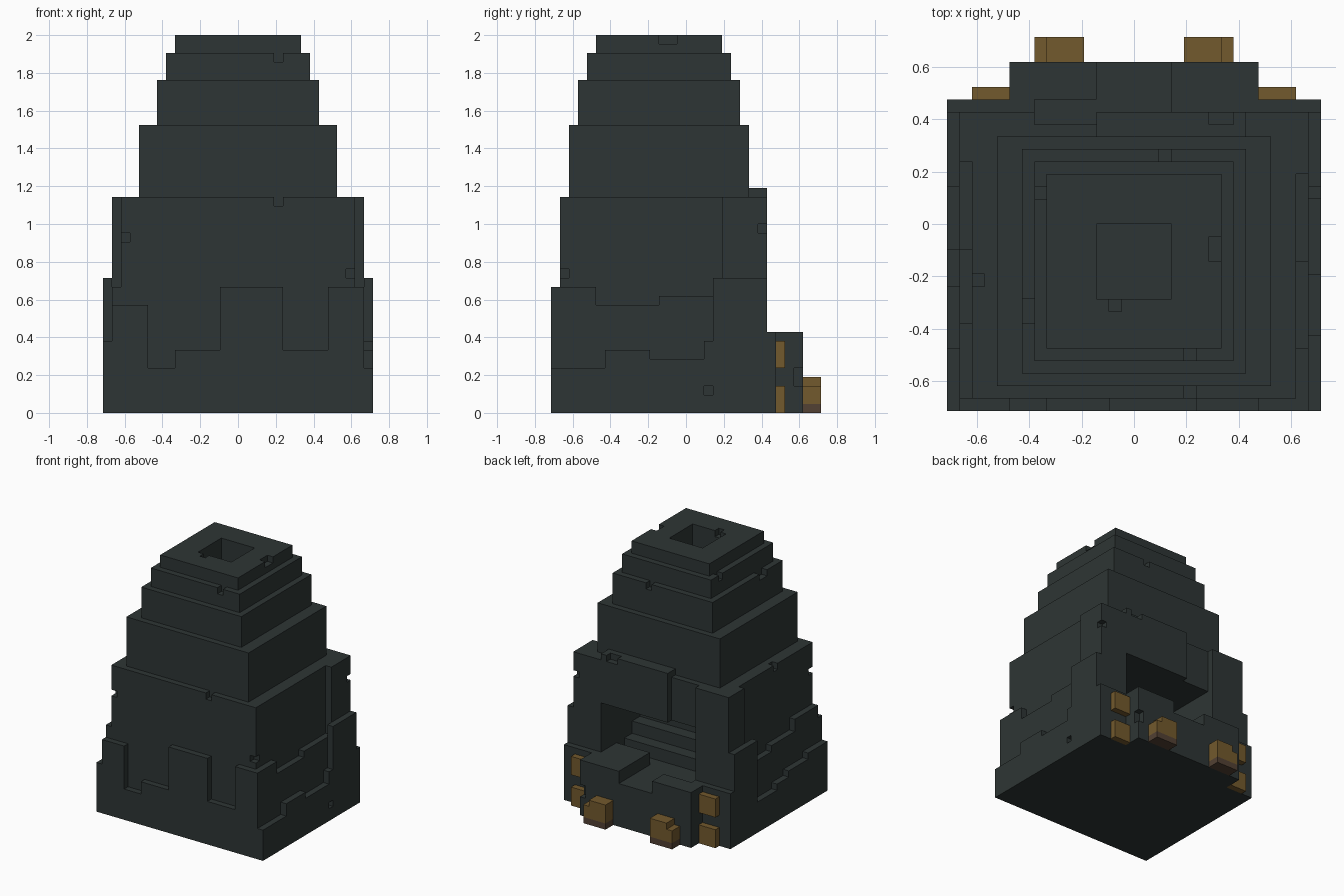
import bpy, bmesh
from mathutils import Vector
from itertools import product

UNIT = 2 / 42  # size of one block

if "Cube" in bpy.data.objects:
    bpy.data.objects.remove(bpy.data.objects["Cube"])


def make_material(name, color):
    mat = bpy.data.materials.new(name)
    mat.use_nodes = True
    mat.diffuse_color = (*color, 1)
    bsdf = mat.node_tree.nodes["Principled BSDF"]
    bsdf.inputs["Base Color"].default_value = (*color, 1)
    bsdf.inputs["Roughness"].default_value = 0.9
    return mat


stone = make_material("dark slate", (0.027, 0.036, 0.035))
amber = make_material("amber brown", (0.17, 0.10, 0.026))
umber = make_material("dark umber", (0.085, 0.052, 0.033))


def box(x0, x1, y0, y1, z0, z1):
    """Blocks filling a box, in block units."""
    return set(product(range(x0, x1), range(y0, y1), range(z0, z1)))


def build(name, blocks, materials, rule=lambda cell: 0):
    """Skin a set of blocks with its outer faces, merged into large flat ones."""
    bm = bmesh.new()
    corners = {}

    def vert(p):
        if p not in corners:
            corners[p] = bm.verts.new(Vector(p) * UNIT)
        return corners[p]

    for cell in sorted(blocks):
        for axis, side in product(range(3), (0, 1)):
            other = list(cell)
            other[axis] += 2 * side - 1
            if tuple(other) in blocks:
                continue
            u, v = (axis + 1) % 3, (axis + 2) % 3
            ring = []
            for du, dv in ((0, 0), (1, 0), (1, 1), (0, 1)):
                p = list(cell)
                p[axis] += side
                p[u] += du
                p[v] += dv
                ring.append(vert(tuple(p)))
            face = bm.faces.new(ring if side else ring[::-1])
            face.material_index = rule(cell)
    bmesh.ops.dissolve_limit(bm, angle_limit=0.01, verts=bm.verts[:],
                             edges=bm.edges[:], delimit={'MATERIAL', 'NORMAL'})
    bmesh.ops.triangulate(bm, faces=[f for f in bm.faces if len(f.verts) > 4])
    mesh = bpy.data.meshes.new(name)
    bm.to_mesh(mesh)
    bm.free()
    for mat in materials:
        mesh.materials.append(mat)
    obj = bpy.data.objects.new(name, mesh)
    bpy.context.collection.objects.link(obj)
    return obj


# Stepped chimney: half width, front, back, bottom, top of each tier
tiers = [(11, -13, 7, 24, 32), (9, -12, 6, 32, 37),
         (8, -11, 5, 37, 40), (7, -10, 4, 40, 42)]
chimney = set()
for half, front, back, low, high in tiers:
    chimney |= box(-half, half, front, back, low, high)
chimney -= box(-3, 3, -6, 0, 30, 42)        # flue
chimney -= box(-2, -1, -7, -6, 41, 42)      # chips
chimney -= box(6, 7, -3, -1, 41, 42)
chimney -= box(4, 5, -11, -10, 39, 40)
chimney -= box(-8, -7, 2, 3, 39, 40)
chimney -= box(2, 3, 5, 6, 36, 37)
chimney -= box(-9, -8, -8, -6, 36, 37)
build("stepped_chimney", chimney, [stone])

# Main body with rear buttresses and raised back panel
body = box(-13, 13, -14, 9, 0, 24)
body |= box(13, 14, 4, 9, 0, 24) | box(-14, -13, 5, 9, 0, 24)
body |= box(-3, 9, 7, 9, 24, 25)
body -= box(-8, -3, 8, 9, 17, 24)

# Hearth opening with steps inside
body -= box(-8, 9, -3, 9, 7, 17)
for back, top in ((3, 9), (1, 11), (-1, 13)):
    body |= box(-8, 9, -3, back, 7, top)
body |= box(3, 9, 5, 9, 7, 9)

# Ragged front cladding: start, end, height
for x0, x1, top in ((-15, -14, 8), (-14, -10, 12), (-10, -7, 5), (-7, -2, 7),
                    (-2, 5, 14), (5, 10, 7), (10, 14, 14), (14, 15, 5)):
    body |= box(x0, x1, -15, -14, 0, top)


def clad_side(x, runs):
    global body
    for y0, y1, top in runs:
        body |= box(x, x + 1, y0, y1, 0, top)


# Ragged side cladding, inner then outer layer
clad_side(13, ((-14, -10, 14), (-10, -3, 12), (-3, 4, 13)))
clad_side(14, ((-14, -9, 5), (-9, -4, 7), (-4, 2, 6), (2, 3, 8), (3, 9, 15)))
clad_side(-14, ((-14, -8, 14), (-8, -2, 12), (-2, 5, 11)))
clad_side(-15, ((-14, -10, 8), (-10, -5, 7), (-5, -2, 6), (-2, 3, 5), (3, 9, 15)))

# Chips in the stone
body -= box(4, 5, -14, -13, 23, 24)
body -= box(-13, -12, -14, -13, 19, 20)
body -= box(12, 13, -14, -13, 15, 16)
body -= box(13, 14, 8, 9, 20, 21)
body -= box(14, 15, 2, 3, 2, 3)
body -= box(-13, -12, -5, -4, 23, 24)
body -= box(6, 8, 8, 9, 24, 25)

# Rear plinth and porch with a lowered middle
body |= box(-15, 15, 9, 10, 0, 9) | box(-10, 10, 9, 13, 0, 9)
body -= box(-3, 3, 9, 13, 7, 9) | box(-8, 3, 9, 10, 7, 9)
body -= box(9, 10, 12, 13, 3, 5)
build("main_body", body, [stone])

# Amber lugs on both sides of the back
for side, low in (("left", 1), ("right", -1)):
    def mirror(cells):
        return cells if low > 0 else {(-1 - x, y, z) for x, y, z in cells}
    foot = box(4, 8, 13, 15, 0, 4) - box(7, 8, 13, 15, 3, 4)
    build(side + "_porch_lug", mirror(foot), [amber, umber],
          lambda cell: 1 if cell[2] == 0 else 0)
    for level, z in (("lower", 0), ("upper", 5)):
        build(f"{side}_{level}_corner_lug",
              mirror(box(10, 13, 10, 11, z, z + 3)), [amber])
